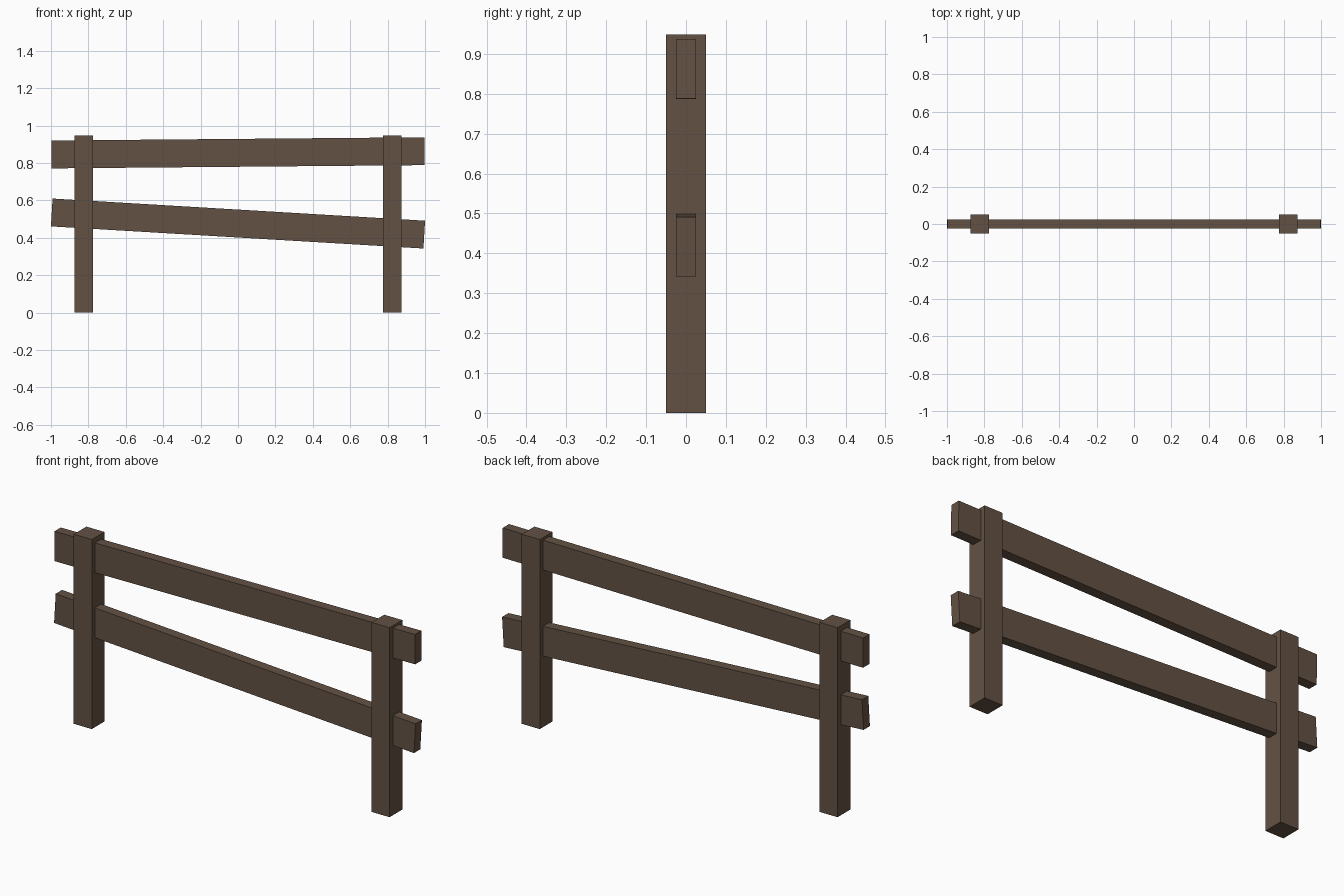
import bpy
import math
from mathutils import Matrix

if "Cube" in bpy.data.objects:
    bpy.data.objects.remove(bpy.data.objects["Cube"])

wood = bpy.data.materials.new("dark brown wood")
wood.diffuse_color = (0.125, 0.083, 0.057, 1)
wood.use_nodes = True
wood.node_tree.nodes["Principled BSDF"].inputs["Base Color"].default_value = wood.diffuse_color


def beam(name, size, centre, tilt=0.0):
    """Box of the given size, tilted in degrees about the y axis."""
    bpy.ops.mesh.primitive_cube_add(size=1)
    ob = bpy.context.object
    ob.name = name
    ob.data.transform(Matrix.Diagonal((*size, 1)))
    ob.location = centre
    ob.rotation_euler.y = math.radians(tilt)
    ob.data.materials.append(wood)


# upright posts
for side, x in (("left", -0.824), ("right", 0.824)):
    beam(side + "_post", (0.1, 0.1, 0.948), (x, 0, 0.474))

# slightly crooked rails passing through the posts
beam("upper_rail", (1.995, 0.05, 0.149), (0, 0, 0.854), -0.5)
beam("lower_rail", (1.995, 0.05, 0.149), (0, 0, 0.476), 3.4)
